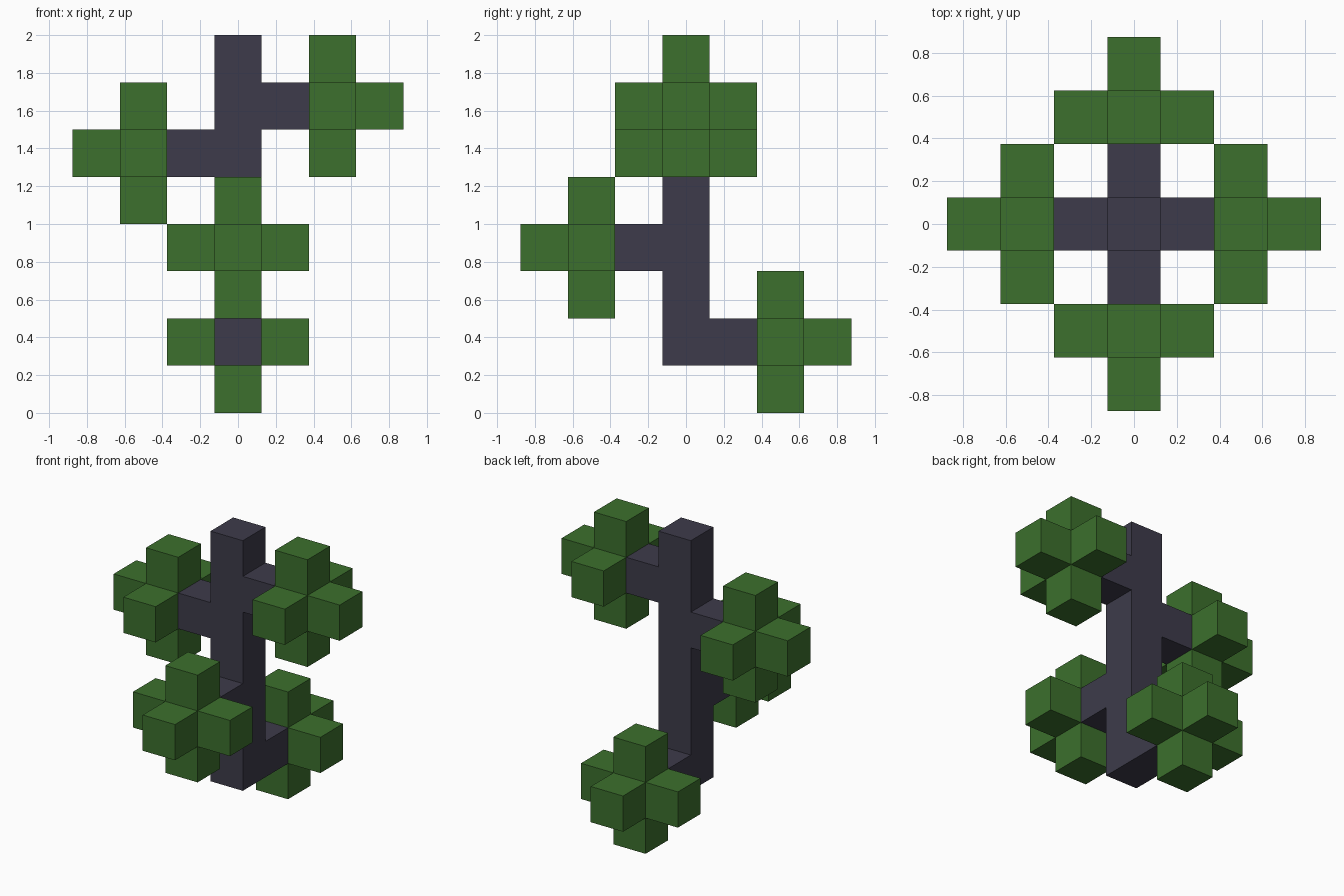
import bpy
import bmesh
from math import radians
from mathutils import Vector

cube = bpy.data.objects.get("Cube")
if cube:
    bpy.data.objects.remove(cube, do_unlink=True)

S = 0.25  # edge length of one block


def make_material(name, rgb):
    mat = bpy.data.materials.new(name)
    mat.use_nodes = True
    color = (*rgb, 1.0)
    mat.diffuse_color = color
    bsdf = next(n for n in mat.node_tree.nodes if n.type == "BSDF_PRINCIPLED")
    bsdf.inputs["Base Color"].default_value = color
    return mat


def start_block(center):
    bm = bmesh.new()
    bmesh.ops.create_cube(bm, size=S)
    bmesh.ops.translate(bm, verts=bm.verts, vec=center)
    return bm


def grow(bm, cell, direction):
    """Extrude one block out of the face of a cell that looks along direction."""
    target = Vector(cell) + direction * S / 2
    face = min(bm.faces, key=lambda f: (f.calc_center_median() - target).length)
    new_face = bmesh.ops.extrude_discrete_faces(bm, faces=[face])["faces"][0]
    bmesh.ops.translate(bm, verts=new_face.verts, vec=direction * S)


def finish(bm, name, mat):
    bmesh.ops.recalc_face_normals(bm, faces=bm.faces)
    bmesh.ops.dissolve_limit(bm, angle_limit=radians(1), verts=bm.verts, edges=bm.edges)
    mesh = bpy.data.meshes.new(name)
    bm.to_mesh(mesh)
    bm.free()
    mesh.materials.append(mat)
    bpy.context.scene.collection.objects.link(bpy.data.objects.new(name, mesh))


bark = make_material("dark_bark", (0.047, 0.044, 0.069))
leaf = make_material("leaf_green", (0.045, 0.162, 0.026))

X, Y, Z = Vector((1, 0, 0)), Vector((0, 1, 0)), Vector((0, 0, 1))

# Branches spiral up the trunk: name, direction, height of the block centre
branches = [
    ("back", Y, 0.375),
    ("front", -Y, 0.875),
    ("right", -X, 1.375),
    ("left", X, 1.625),
]

# Trunk column with its four branch stubs
trunk = start_block(Z * 0.375)
for i in range(6):
    grow(trunk, Z * (0.375 + i * S), Z)
for _, direction, height in branches:
    grow(trunk, Z * height, direction)
finish(trunk, "trunk", bark)

# Leaf cluster at each branch tip, with an arm on every side but the inner one
for name, direction, height in branches:
    center = direction * 2 * S + Z * height
    cluster = start_block(center)
    for arm in (X, -X, Y, -Y, Z, -Z):
        if arm != -direction:
            grow(cluster, center, arm)
    finish(cluster, f"{name}_leaf_cluster", leaf)
